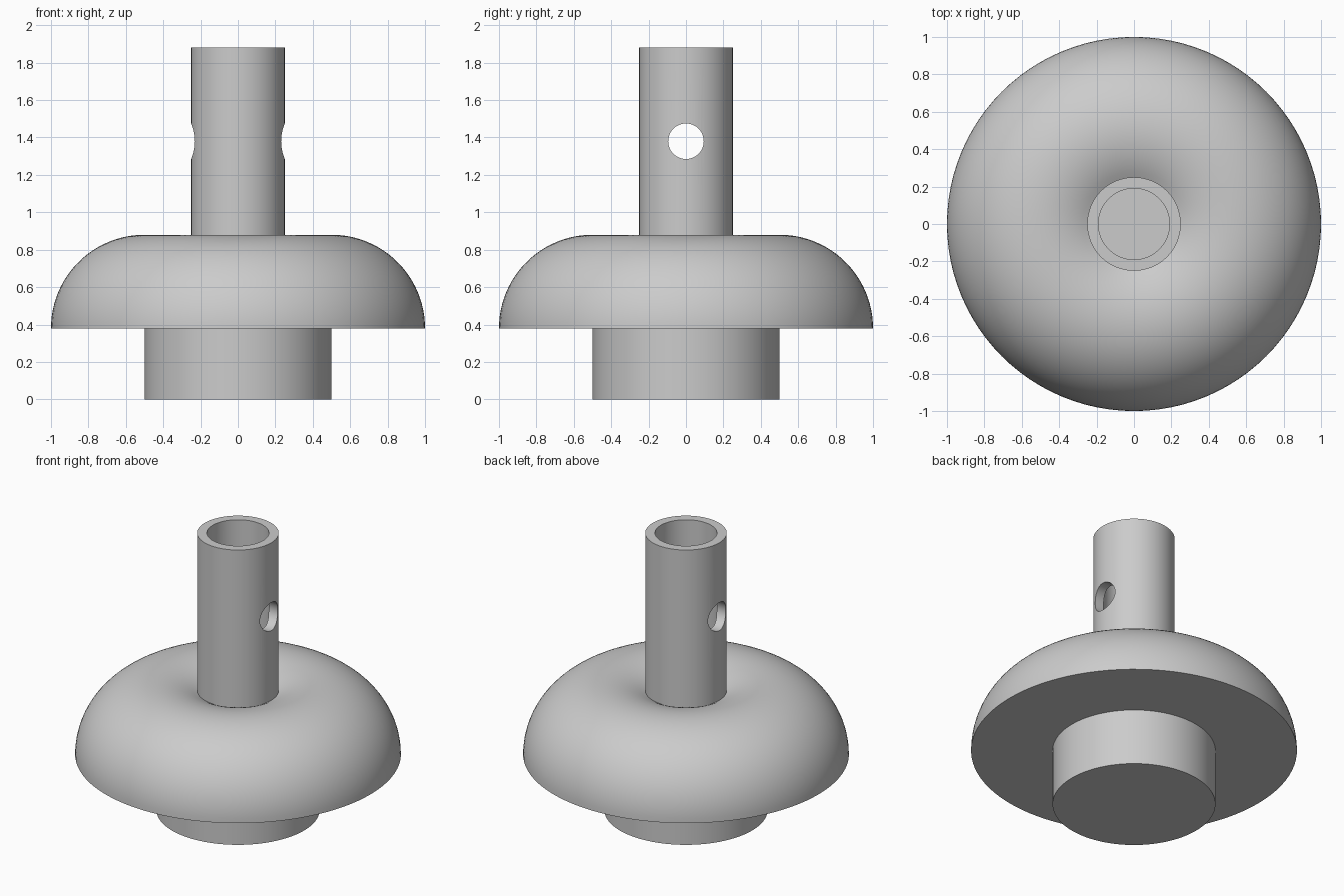
import bpy, bmesh
from math import sin, cos, pi, radians, sqrt

if "Cube" in bpy.data.objects:
    bpy.data.objects.remove(bpy.data.objects["Cube"])

SEG = 96


def lathe(name, profile):
    # revolve (radius, z) points around the z axis
    bm = bmesh.new()
    verts = [bm.verts.new((r, 0, z)) for r, z in profile]
    edges = [bm.edges.new(p) for p in zip(verts, verts[1:])]
    bmesh.ops.spin(bm, geom=verts + edges, cent=(0, 0, 0), axis=(0, 0, 1),
                   angle=2 * pi, steps=SEG, use_duplicate=False)
    bmesh.ops.remove_doubles(bm, verts=bm.verts, dist=1e-5)
    bmesh.ops.recalc_face_normals(bm, faces=bm.faces)
    me = bpy.data.meshes.new(name)
    bm.to_mesh(me)
    bm.free()
    ob = bpy.data.objects.new(name, me)
    bpy.context.collection.objects.link(ob)
    return ob


# one solid outline: base plug, half-torus cap, hollow stem
Z_CAP, Z_TOP = 0.38, 1.88
end = 2 * pi / 3          # the arc meets the stem at radius 0.25
arc = [(0.5 + 0.5 * cos(end * i / 32), Z_CAP + 0.5 * sin(end * i / 32)) for i in range(33)]
profile = [(0, 0), (0.5, 0), (0.5, Z_CAP)] + arc + [
    (0.25, Z_TOP), (0.19, Z_TOP), (0.19, 0.88), (0, 0.88)]
knob = lathe("knob_with_stem", profile)

# cross hole through the stem along x
bpy.ops.mesh.primitive_cylinder_add(vertices=64, radius=0.095, depth=0.8,
                                    location=(0, 0, 1.38), rotation=(0, pi / 2, 0))
cutter = bpy.context.object
cutter.name = "cross_hole_cutter"
cutter.hide_render = True

bpy.ops.object.select_all(action='DESELECT')
knob.select_set(True)
bpy.context.view_layer.objects.active = knob
mod = knob.modifiers.new("cross_hole", 'BOOLEAN')
mod.operation = 'DIFFERENCE'
mod.solver = 'EXACT'
mod.object = cutter
bpy.ops.object.modifier_apply(modifier=mod.name)
bpy.data.objects.remove(cutter)
bpy.ops.object.shade_smooth_by_angle(angle=radians(30))
